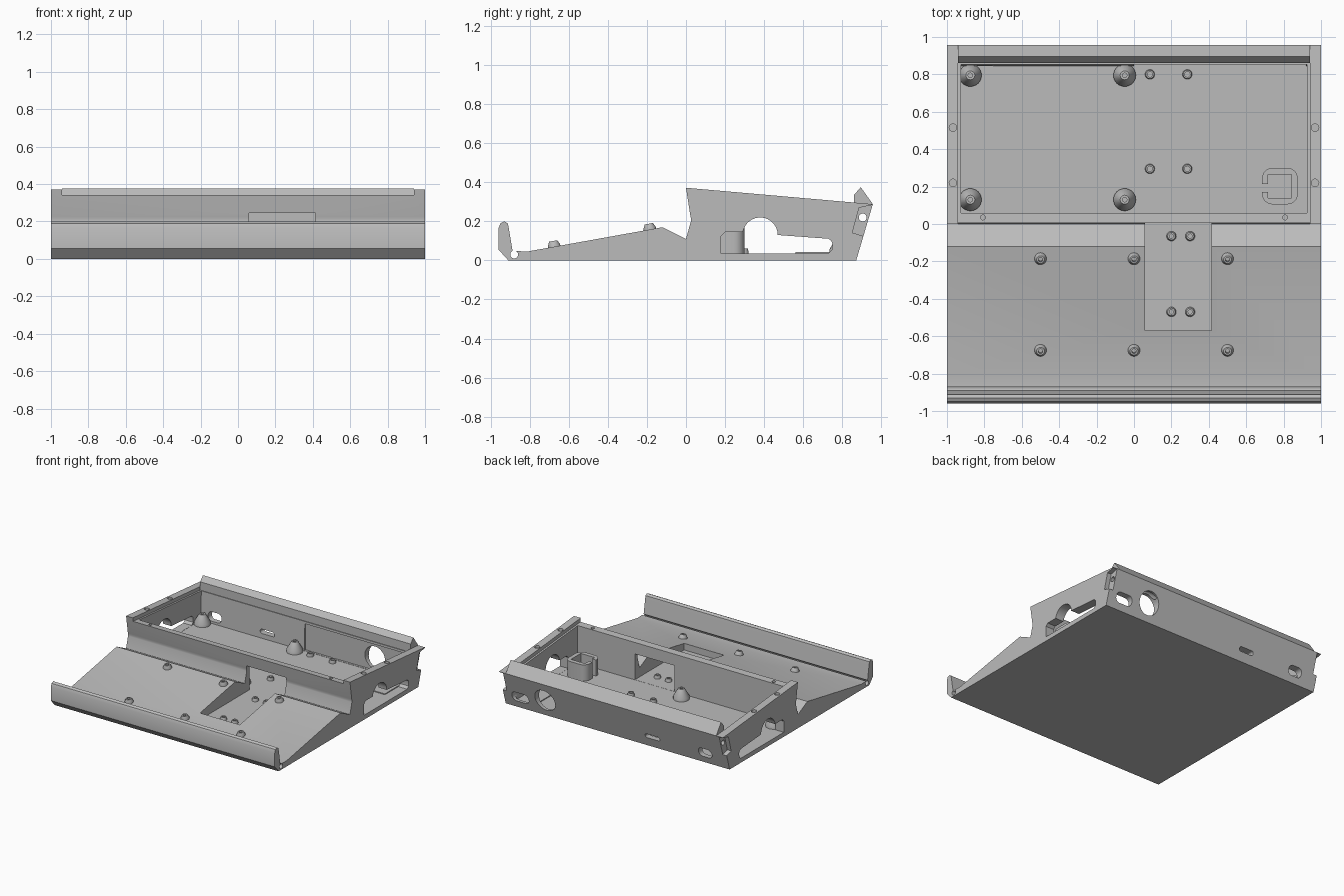
import bpy, bmesh, math

cube = bpy.data.objects.get("Cube")
if cube:
    bpy.data.objects.remove(cube, do_unlink=True)

grey = bpy.data.materials.new("plain_grey")
grey.use_nodes = True
grey.diffuse_color = (0.5, 0.5, 0.5, 1)
grey.node_tree.nodes["Principled BSDF"].inputs["Base Color"].default_value = (0.5, 0.5, 0.5, 1)


def finish(name, bm):
    bmesh.ops.recalc_face_normals(bm, faces=bm.faces)
    mesh = bpy.data.meshes.new(name)
    bm.to_mesh(mesh)
    bm.free()
    ob = bpy.data.objects.new(name, mesh)
    ob.data.materials.append(grey)
    bpy.context.collection.objects.link(ob)
    return ob


def prism(name, points, axis, lo, hi):
    """Extrude a 2D outline along one axis."""
    place = {"x": lambda a, b, t: (t, a, b),
             "y": lambda a, b, t: (a, t, b),
             "z": lambda a, b, t: (a, b, t)}[axis]
    bm = bmesh.new()
    low = [bm.verts.new(place(a, b, lo)) for a, b in points]
    high = [bm.verts.new(place(a, b, hi)) for a, b in points]
    bm.faces.new(low)
    bm.faces.new(high)
    n = len(points)
    for i in range(n):
        j = (i + 1) % n
        bm.faces.new((low[i], low[j], high[j], high[i]))
    return finish(name, bm)


def arc(cx, cy, r, start, end, steps=12):
    angles = [math.radians(start + (end - start) * i / steps) for i in range(steps + 1)]
    return [(cx + r * math.cos(a), cy + r * math.sin(a)) for a in angles]


def circle(cx, cy, r):
    return arc(cx, cy, r, 0, 345, 23)


def rect(x0, y0, x1, y1):
    return [(x0, y0), (x1, y0), (x1, y1), (x0, y1)]


def rounded(x0, y0, x1, y1, r):
    return (arc(x1 - r, y1 - r, r, 0, 90, 6) + arc(x0 + r, y1 - r, r, 90, 180, 6)
            + arc(x0 + r, y0 + r, r, 180, 270, 6) + arc(x1 - r, y0 + r, r, 270, 360, 6))


def smooth(ob):
    bpy.ops.object.select_all(action="DESELECT")
    ob.select_set(True)
    bpy.context.view_layer.objects.active = ob
    bpy.ops.object.shade_smooth_by_angle(angle=math.radians(30))


def cut(target, points, axis, lo, hi, operation="DIFFERENCE"):
    tool = prism("cutter", points, axis, lo, hi)
    tool.hide_render = True
    mod = target.modifiers.new("cut", "BOOLEAN")
    mod.operation = operation
    mod.solver = "EXACT"
    mod.object = tool
    bpy.context.view_layer.objects.active = target
    bpy.ops.object.modifier_apply(modifier=mod.name)
    bpy.data.objects.remove(tool, do_unlink=True)


def stud(name, x, y, z, radius, top, height, hole, tilt=0.0):
    """Hollow turned post with a tapered side."""
    outline = [(radius, -0.01), (radius, height * 0.25), (top, height), (hole, height), (hole, -0.01)]
    n = 24
    bm = bmesh.new()
    rings = [[bm.verts.new((r * math.cos(math.tau * i / n), r * math.sin(math.tau * i / n), h))
              for r, h in outline] for i in range(n)]
    for i in range(n):
        a, b = rings[i], rings[(i + 1) % n]
        for k in range(len(outline)):
            m = (k + 1) % len(outline)
            bm.faces.new((a[k], a[m], b[m], b[k]))
    ob = finish(name, bm)
    ob.location = (x, y, z)
    ob.rotation_euler.x = tilt
    smooth(ob)


FLOOR = 0.035

# Wedge-shaped case with upturned front lip
lip = [(-0.91, 0), (-0.96, 0.055), (-0.96, 0.166), (-0.95, 0.19), (-0.93, 0.2),
       (-0.912, 0.188), (-0.905, 0.15), (-0.888, 0.048)]
ramp = [(-0.81, 0.046), (-0.12, 0.17), (0, 0.11)]
rear = [(0.025, 0.2), (0.026, 0.212), (0.023, 0.225), (0, 0.372), (0.957, 0.288), (0.872, 0)]
case = prism("case", lip + ramp + rear, "x", -1, 1)

# Lid ledge between the side walls, main cavity, thinned rear panel
cut(case, [(-0.1, 0.351), (0.86, 0.268), (0.86, 0.5), (-0.1, 0.5)], "x", -0.94, 0.94)
cut(case, [(0.06, FLOOR), (0.845, FLOOR), (0.862, 0.5), (0.06, 0.5)], "x", -0.925, 0.925)
cut(case, rect(0.8, FLOOR + 0.002, 0.862, 0.25), "x", 0, 0.92)

# Front pocket that opens into the cavity
cut(case, rect(0.06, FLOOR + 0.001, 0.415, 0.245), "y", -0.57, 0.08)

# Arched openings in both side walls
opening = ([(0.18, 0.036), (0.18, 0.125), (0.2, 0.145), (0.291, 0.145)]
           + arc(0.38, 0.13, 0.09, 170, 0, 16)
           + [(0.73, 0.111), (0.745, 0.1), (0.75, 0.085), (0.748, 0.055), (0.73, 0.036)])
cut(case, opening, "x", -1.1, 1.1)

# Rear ports
for x, z, w, h in [(0.85, 0.095, 0.15, 0.08), (-0.33, 0.09, 0.13, 0.035), (-0.8, 0.09, 0.12, 0.075)]:
    cut(case, rounded(x - w / 2, z - h / 2, x + w / 2, z + h / 2, h * 0.45), "y", 0.82, 1.1)
cut(case, circle(0.62, 0.14, 0.09), "y", 0.82, 1.1)

# Hinge bores and end recesses
cut(case, circle(-0.88, 0.03, 0.02), "x", -1.1, 1.1)
recess = [(0.887, 0.27), (0.96, 0.285), (0.925, 0.12), (0.852, 0.142)]
for lo, hi in [(-1.1, -0.965), (0.965, 1.1)]:
    cut(case, recess, "x", lo, hi)
cut(case, circle(0.905, 0.22, 0.02), "x", -1.1, 1.1)

# Screw holes along the rim
for side in (-1, 1):
    for y in (0.22, 0.515):
        cut(case, circle(side * 0.968, y, 0.02), "z", 0.27, 0.5)
    cut(case, circle(side * 0.808, 0.035, 0.013), "z", 0.3, 0.5)
smooth(case)

# Pointed ridge along the rear edge
prism("rear_ridge", [(0.86, 0.27), (0.86, 0.335), (0.895, 0.375), (0.957, 0.288), (0.94, 0.25)],
      "x", -0.94, 0.94)

# Ramp studs, tilted with the slope
slope = math.atan2(0.124, 0.69)
for x in (-0.5, 0, 0.5):
    for y in (-0.185, -0.675):
        stud("ramp_stud", x, y, 0.17 + (y + 0.12) * 0.18, 0.032, 0.021, 0.03, 0.012, slope)

# Small studs in the pocket and the cavity
for x in (0.2, 0.3):
    for y in (-0.065, -0.47):
        stud("pocket_stud", x, y, FLOOR, 0.026, 0.02, 0.025, 0.011)
for x in (0.085, 0.285):
    for y in (0.295, 0.8):
        stud("floor_stud", x, y, FLOOR, 0.026, 0.022, 0.025, 0.014)

# Tall conical posts
for x in (-0.875, -0.05):
    for y in (0.13, 0.795):
        stud("conical_post", x, y, FLOOR, 0.06, 0.024, 0.085, 0.012)

# Split square holder and floor pad
holder = prism("split_holder", rounded(0.685, 0.105, 0.875, 0.3, 0.055), "z", FLOOR - 0.01, 0.165)
cut(holder, rect(0.717, 0.14, 0.842, 0.265), "z", 0, 0.3)
cut(holder, rect(0.6, 0.17, 0.75, 0.215), "z", 0, 0.3)
smooth(holder)
prism("floor_pad", rect(0.76, 0.56, 0.92, 0.845), "z", FLOOR - 0.01, FLOOR + 0.007)
